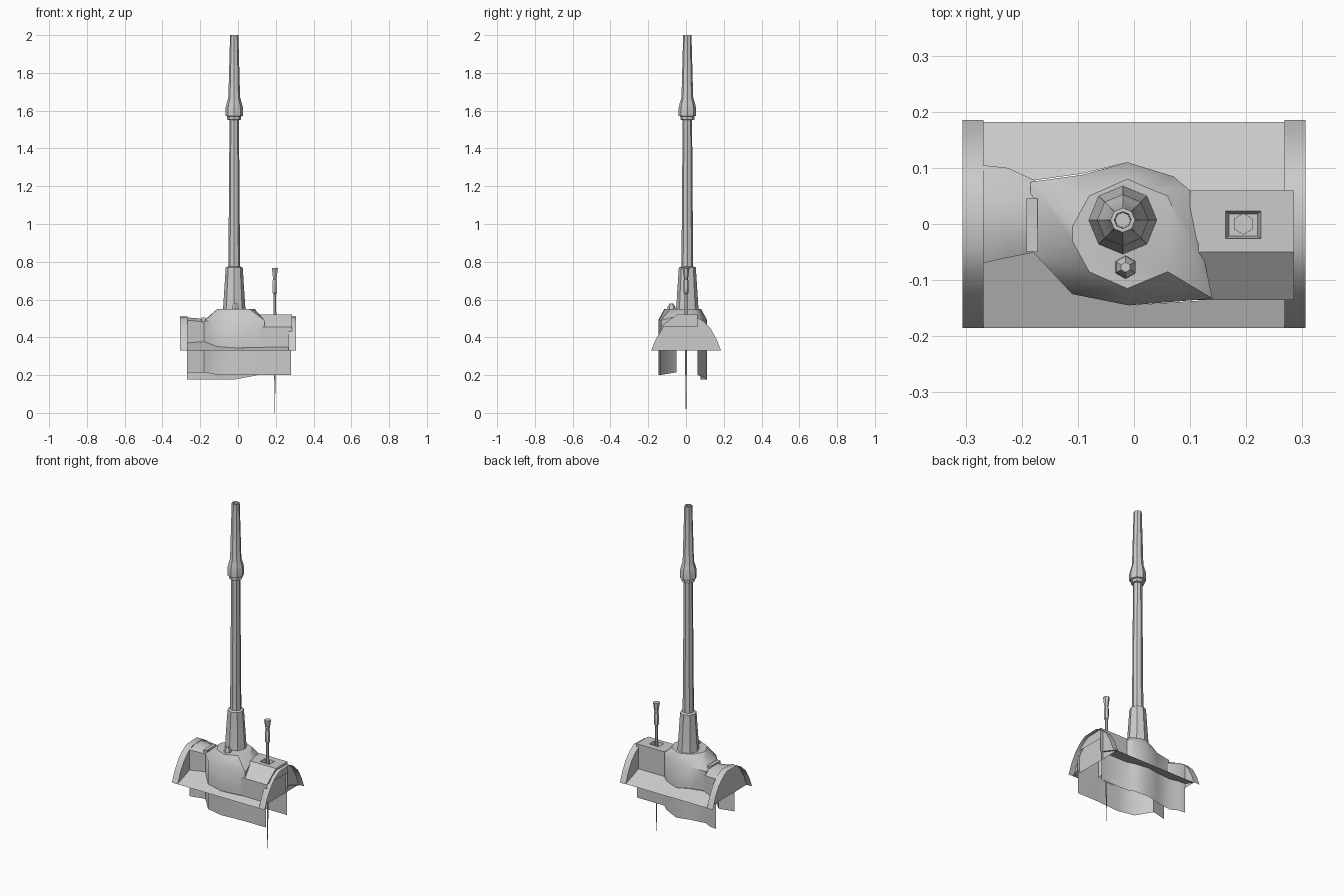
import bpy, math

if "Cube" in bpy.data.objects:
    bpy.data.objects.remove(bpy.data.objects["Cube"])


def make(name, verts, faces, smooth=None):
    me = bpy.data.meshes.new(name)
    me.from_pydata(verts, [], faces)
    me.update()
    ob = bpy.data.objects.new(name, me)
    bpy.context.collection.objects.link(ob)
    if smooth:
        bpy.ops.object.select_all(action='DESELECT')
        ob.select_set(True)
        bpy.context.view_layer.objects.active = ob
        bpy.ops.object.shade_smooth_by_angle(angle=math.radians(smooth))
    return ob


def loft(name, rows, closed=True, cap=False, smooth=None):
    """Skin between rows of points; rows all have the same length."""
    n = len(rows[0])
    verts = [p for r in rows for p in r]
    faces = []
    for i in range(len(rows) - 1):
        for j in range(n if closed else n - 1):
            k = (j + 1) % n
            faces.append((i * n + j, i * n + k, (i + 1) * n + k, (i + 1) * n + j))
    if cap:
        faces.append(tuple(range(len(verts) - n, len(verts))))
    return make(name, verts, faces, smooth)


def lathe(name, x, y, profile, sides, smooth=None):
    rows = [[(x + r * math.cos(2 * math.pi * i / sides + math.pi / 2),
              y + r * math.sin(2 * math.pi * i / sides + math.pi / 2), z)
             for i in range(sides)] for r, z in profile]
    return loft(name, rows, cap=True, smooth=smooth)


def ledge_z(y):
    return 0.33 + (0.185 - abs(y)) * 0.35


def rect(x0, x1, y0, y1, z):
    return [(x0, y0, z), (x1, y0, z), (x1, y1, z), (x0, y1, z)]


# Barrel with sleeve and hollow muzzle
lathe("barrel", -0.02, 0.007, [
    (0.062, 0.54), (0.058, 0.57), (0.045, 0.77), (0.031, 0.775), (0.025, 1.55),
    (0.037, 1.553), (0.037, 1.57), (0.046, 1.573), (0.046, 1.615), (0.040, 1.64),
    (0.031, 1.67), (0.022, 2.0), (0.015, 2.0), (0.013, 1.9)], 8, 40)

# Main housing: walls, shoulder, then flat octagonal roof
foot = [(-.18, -.05, .485), (-.11, -.125, .49), (-.01, -.145, .495), (.14, -.133, .49),
        (.12, -.04, .515), (.10, .06, .515), (.07, .085, .505), (-.012, .11, .495),
        (-.09, .088, .49), (-.185, .075, .485)]
roof = [(-.11, -.03), (-.08, -.085), (-.012, -.115), (.06, -.085), (.088, -.017),
        (.06, .05), (.03, .062), (-.012, .08), (-.08, .05), (-.11, -.005)]
loft("housing", [[(x, y, ledge_z(y)) for x, y, z in foot], foot,
                 [(x, y, .55) for x, y in roof]], cap=True, smooth=40)

# Small stud on the roof
lathe("roof_stud", -0.015, -0.077, [(.021, .545), (.02, .562), (.009, .58)], 6, 40)

# Sloping ledges and the skirts hanging below them
front = [(-.27, -.07, .215), (-.18, -.05, .215), (-.11, -.125, .202),
         (-.01, -.145, .2), (.14, -.135, .2), (.28, -.135, .2)]
back = [(-.27, .105, .178), (-.23, .1, .178), (-.185, .077, .178), (-.09, .09, .178),
        (-.012, .11, .178), (.07, .085, .193), (.1, .06, .2), (.28, .06, .2)]
for label, line, edge in (("front", front, -.185), ("back", back, .182)):
    top = [(x, y, ledge_z(y)) for x, y, z in line]
    loft(label + "_ledge", [[(x, edge, .33) for x, y, z in line], top], closed=False)
    loft(label + "_skirt", [top, line], closed=False, smooth=40)

# End arches: curved strip open outward with a closed inner wall
arch = [(-.185, .33), (-.16, .39), (-.125, .447), (-.085, .485), (-.045, .507),
        (.05, .51), (.09, .487), (.13, .447), (.162, .39), (.185, .33)]
for label, s in (("left", -1), ("right", 1)):
    loft(label + "_arch", [[(s * x, y, z) for y, z in arch] for x in (.268, .306)],
         closed=False, smooth=40)
    make(label + "_arch_wall", [(s * .27, y, z) for y, z in arch], [tuple(range(len(arch)))])

# Neck joining the housing to the left arch
rows = []
for x, y0, y1, t in ((-.27, -.07, .105, .505), (-.225, -.06, .1, .502), (-.175, -.05, .077, .495)):
    rows.append([(x, y0, ledge_z(y0)), (x, y0, t - .015), (x, -.025, t), (x, .04, t),
                 (x, y1, t - .03), (x, y1, ledge_z(y1))])
loft("neck", rows, closed=False, smooth=35)

# Flat plate between neck and housing
loft("neck_plate", [rect(-.192, -.172, -.05, .045, .40),
                    rect(-.192, -.172, -.05, .045, .505)], cap=True)

# Side box: walls, sloped front and a roof with a square pit
section = [(-.135, ledge_z(-.135)), (-.135, .455), (-.05, .52)]
loft("box_front", [[(x, y, z) for y, z in section] for x in (.115, .285)], closed=False)
loft("box_back", [[(x, .06, .52), (x, .06, ledge_z(.06))] for x in (.1, .285)], closed=False)
make("box_end", [(.285, -.135, .455), (.285, -.05, .52), (.285, .06, .52), (.285, .06, .455)],
     [(0, 1, 2, 3)])
loft("box_roof", [rect(.10, .285, -.05, .06, .52), rect(.163, .226, -.026, .023, .52),
                  rect(.169, .22, -.021, .018, .49)], cap=True)

# Aerial: spike below, rod and flared grip above
lathe("aerial", .195, 0, [
    (.001, 0.0), (.004, .2), (.006, .48), (.010, .49), (.008, .56), (.008, .63), (.013, .635),
    (.014, .70), (.010, .705), (.019, .768)], 6, 40)
